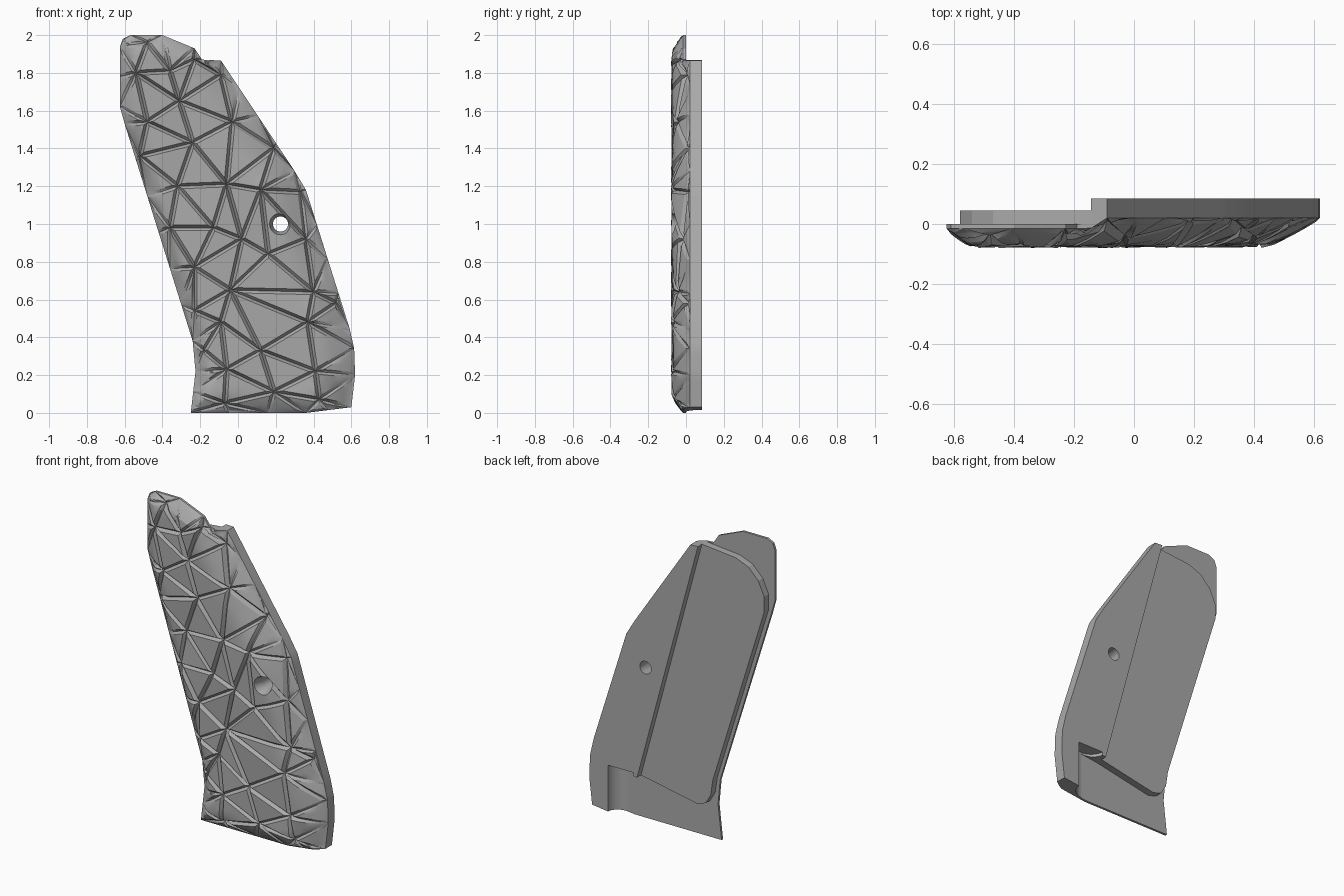
import bpy, bmesh, math, random
from mathutils import Vector, Matrix
from mathutils.geometry import delaunay_2d_cdt, intersect_point_line

random.seed(4)
cube = bpy.data.objects.get("Cube")
if cube:
    bpy.data.objects.remove(cube)

FACE, BACK = -0.074, 0.085          # front and back depth of the panel
GROOVE, HALF = 0.02, 0.014          # groove depth and half width

# Panel outline, anticlockwise from the lower left corner (x, z)
outline = [Vector(p) for p in (
    (-.25, 0), (.36, 0), (.6, .03), (.62, .2), (.615, .34), (.59, .45), (.36, 1.18),
    (.3, 1.28), (-.09, 1.865), (-.19, 1.87), (-.23, 1.93), (-.4, 2), (-.57, 2),
    (-.61, 1.98), (-.625, 1.94), (-.625, 1.62), (-.6, 1.53), (-.24, .38), (-.225, .22))]

# Points where the carved grooves meet
nodes = [Vector(p) for p in (
    (-.48, 1.96), (-.54, 1.8), (-.31, 1.65), (-.36, 1.81), (-.23, 1.87), (-.48, 1.54),
    (-.09, 1.79), (-.03, 1.54), (-.24, 1.43), (-.52, 1.36), (-.32, 1.2), (-.06, 1.21),
    (.12, 1.18), (.19, 1.4), (-.13, .98), (-.36, .98), (-.23, .77), (.02, .92),
    (-.04, .65), (-.23, .54), (.16, .84), (.4, .64), (.37, .48), (.12, .33),
    (-.09, .48), (.41, .22), (.19, .11), (-.06, .23), (-.18, .33), (.43, .07),
    (-.07, .05), (.36, .92), (.52, .58), (.33, 1.17))]


def edge_rule(a, b):
    """Depth of the front rim and width of its slope for one outline side."""
    m = (a + b) / 2
    if m.y < .05:
        return -.015, .1
    if m.x > -.1:
        return .02, .18
    return -.015, .08


sides = [(a, b, *edge_rule(a, b)) for a, b in zip(outline, outline[1:] + outline[:1])]


def side_distance(p, a, b):
    q, t = intersect_point_line(p, a, b)
    return (p - a.lerp(b, min(1, max(0, t)))).length


def front_depth(p):
    """Flat face that slopes back to the rim near the outline."""
    y = FACE
    for a, b, rim, width in sides:
        d = side_distance(p, a, b)
        if d < width:
            y = max(y, FACE + (rim - FACE) * (1 - d / width) ** 1.3)
    return y


def new_object(name, bm):
    bmesh.ops.recalc_face_normals(bm, faces=bm.faces[:])
    mesh = bpy.data.meshes.new(name)
    bm.to_mesh(mesh)
    bm.free()
    ob = bpy.data.objects.new(name, mesh)
    bpy.context.collection.objects.link(ob)
    return ob


def prism(name, points, y0, y1):
    bm = bmesh.new()
    face = bm.faces.new([bm.verts.new((x, y0, z)) for x, z in points])
    new = bmesh.ops.extrude_face_region(bm, geom=[face])["geom"]
    for v in new:
        if isinstance(v, bmesh.types.BMVert):
            v.co.y = y1
    return new_object(name, bm)


def cone(name, centre, r1, r2, depth, axis):
    bm = bmesh.new()
    bmesh.ops.create_cone(bm, cap_ends=True, segments=32, radius1=r1, radius2=r2, depth=depth,
                          matrix=Matrix.Translation(centre) @ axis)
    return new_object(name, bm)


def carve(target, cutter):
    mod = target.modifiers.new("cut", "BOOLEAN")
    mod.operation, mod.solver, mod.object = "DIFFERENCE", "EXACT", cutter
    bpy.context.view_layer.objects.active = target
    bpy.ops.object.modifier_apply(modifier=mod.name)
    bpy.data.objects.remove(cutter)


# Split the outline into triangles meeting at the groove points
rim = []
for a, b, *_ in sides:
    count = math.ceil((b - a).length / .22)
    rim += [a.lerp(b, i / count) for i in range(count)]
inner = [p for p in nodes if min(side_distance(p, s[0], s[1]) for s in sides) > .02]
coords, _, tris, *_ = delaunay_2d_cdt(rim + inner, [], [list(range(len(rim)))], 1, 1e-5)

# Each triangle becomes a raised, slightly tilted facet with sloping groove sides
bm = bmesh.new()
corners = [bm.verts.new((p.x, GROOVE, p.y)) for p in coords]
for tri in tris:
    p = [coords[i] for i in tri]
    length = [(p[1] - p[2]).length, (p[2] - p[0]).length, (p[0] - p[1]).length]
    total = sum(length)
    centre = sum((q * l for q, l in zip(p, length)), Vector((0, 0))) / total
    radius = abs((p[1] - p[0]).cross(p[2] - p[0])) / total
    shrink = max(.4, 1 - HALF / max(radius, 1e-4))
    top = []
    for q in p:
        t = centre.lerp(q, shrink)
        top.append(bm.verts.new((t.x, random.uniform(-.006, .006), t.y)))
    bm.faces.new(top)
    for i in range(3):
        j = (i + 1) % 3
        bm.faces.new((corners[tri[i]], corners[tri[j]], top[j], top[i]))
for v in bm.verts:
    if v.is_boundary:
        v.co.y = 0
bmesh.ops.subdivide_edges(bm, edges=bm.edges[:], cuts=3, use_grid_fill=True)
for v in bm.verts:
    v.co.y += front_depth(Vector((v.co.x, v.co.z)))
bmesh.ops.triangulate(bm, faces=bm.faces[:])

# Side wall and flat back close the panel
border = [e for e in bm.edges if e.is_boundary]
wall = bmesh.ops.extrude_edge_only(bm, edges=border)["geom"]
for v in wall:
    if isinstance(v, bmesh.types.BMVert):
        v.co.y = BACK
bmesh.ops.holes_fill(bm, edges=[e for e in bm.edges if e.is_boundary], sides=0)
panel = new_object("grip_panel", bm)

# Lower the raised pad on the back beside the thick strip
carve(panel, prism("pad_cutter", [
    (-.155, 1.91), (.285, .285), (.3, -.2), (-1, -.2), (-1, 2.2), (-.155, 2.2)], .045, .3))

# Thin rim around the rounded pad, the tip and the lower end
carve(panel, prism("rim_cutter", [
    (-.14, 1.868), (-.38, 1.845), (-.47, 1.81), (-.54, 1.74), (-.58, 1.65), (-.58, 1.55),
    (-.22, .39), (-.205, .29), (-.17, .23), (-.11, .21), (.28, .285), (.4, .3),
    (.4, -.2), (-1, -.2), (-1, 2.2), (-.14, 2.2)], 0, .3))

# Rounded channel at the lower end of the strip
carve(panel, cone("channel_cutter", (.4, .09, .06), .0895, .0895, .5, Matrix()))

# Screw hole with countersink
across = Matrix.Rotation(-math.pi / 2, 4, "X")
carve(panel, cone("hole_cutter", (.225, 0, 1), .04, .04, .6, across))
carve(panel, cone("countersink_cutter", (.225, -.065, 1), .068, .04, .08, across))

# Single grey finish
grey = bpy.data.materials.new("grey")
grey.use_nodes = True
colour = (.4, .4, .4, 1)
grey.diffuse_color = colour
grey.node_tree.nodes["Principled BSDF"].inputs["Base Color"].default_value = colour
panel.data.materials.clear()
panel.data.materials.append(grey)

bpy.ops.object.select_all(action="DESELECT")
panel.select_set(True)
bpy.context.view_layer.objects.active = panel
bpy.ops.object.shade_smooth_by_angle(angle=math.radians(20))
